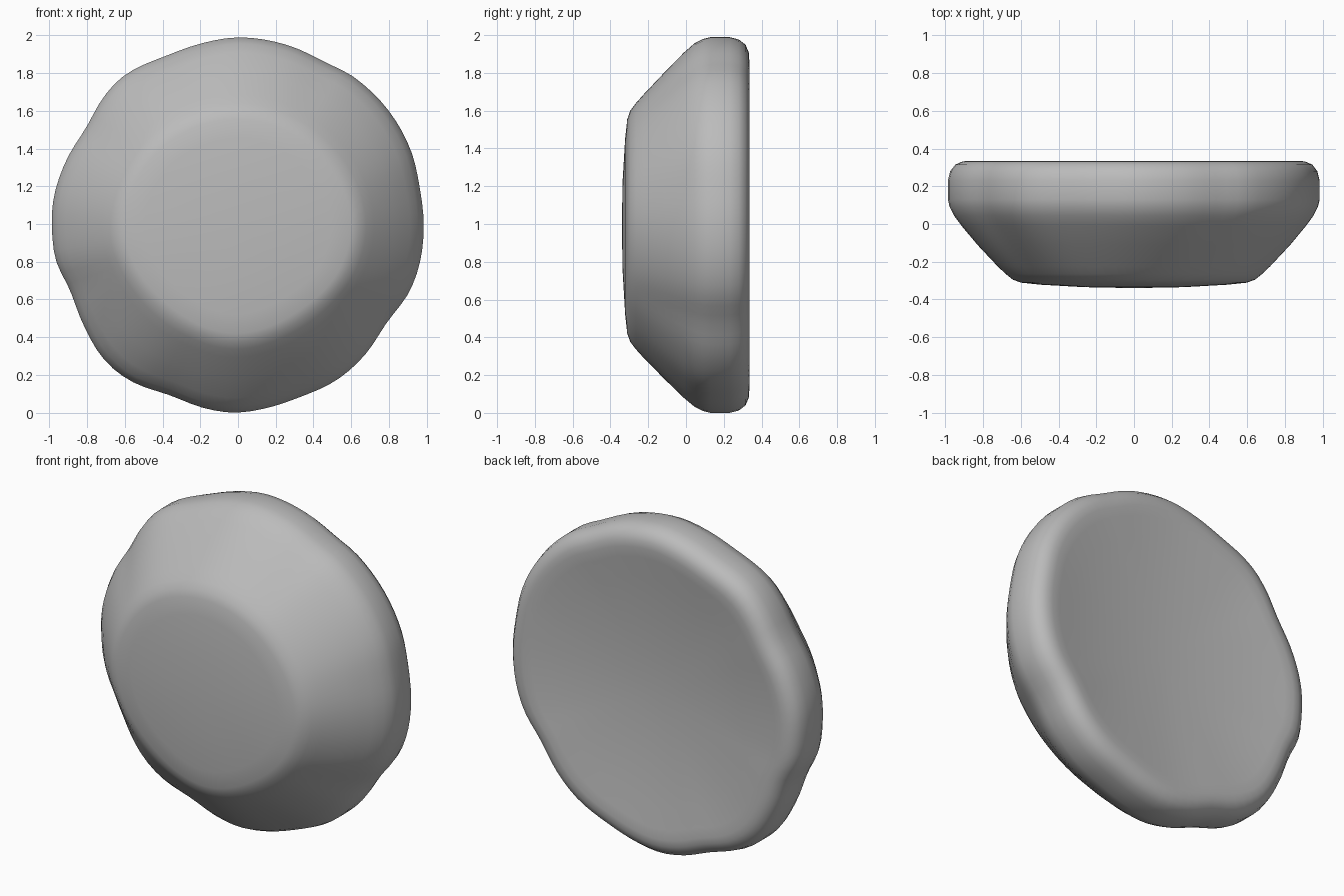
import bpy, bmesh, math

if "Cube" in bpy.data.objects:
    bpy.data.objects.remove(bpy.data.objects["Cube"])

# Outline of the stone: angle in degrees (counter-clockwise from +x) and radius
OUTLINE = [(0, .985), (12, .985), (23, 1.0), (37, 1.006), (53, 1.0), (62, .984),
           (74, .994), (90, 1.0), (102, .987), (113, .98), (127, 1.0), (135, .99),
           (147, .96), (159, .975), (172, .989), (181, .987), (191, .982),
           (201, .954), (213, .974), (225, 1.003), (235, 1.0), (248, .968),
           (260, .983), (269, .99), (280, .976), (290, .965), (303, .97),
           (314, .96), (327, .941), (339, .973), (349, .984)]
# Uneven edge of the flat front facet
FACET = [(5, 1.05), (40, 1.0), (75, .99), (110, 1.0), (150, 1.03), (185, 1.05),
         (228, .98), (267, 1.0), (305, .97), (340, 1.03)]
# Cross-section: depth y, radius, share of the rim outline
PROFILE = [(-.335, .25, 0), (-.322, .47, 0), (-.311, .57, 0), (-.295, .615, .1),
           (-.265, .655, .2), (-.225, .70, .3), (-.11, .82, .6), (-.01, .92, .9),
           (.045, .967, 1), (.09, .99, 1), (.13, 1.0, 1), (.23, 1.0, 1),
           (.28, .987, 1), (.315, .96, 1), (.332, .92, 1), (.335, .88, 1),
           (.328, .82, .9), (.312, .70, .6), (.285, .45, .2), (.27, .2, 0)]
SEGMENTS = 96


def radius_at(table, a):
    """Smooth periodic interpolation of radius over angle."""
    n = len(table)
    i = max((k for k in range(n) if table[k][0] <= a), default=-1)
    a0, a1 = table[i][0], table[(i + 1) % n][0]
    t = ((a - a0) % 360) / ((a1 - a0) % 360)
    p = [table[(i + k) % n][1] for k in (-1, 0, 1, 2)]
    return p[1] + .5 * t * (p[2] - p[0] + t * (2*p[0] - 5*p[1] + 4*p[2] - p[3]
                            + t * (3*(p[1] - p[2]) + p[3] - p[0])))


bm = bmesh.new()

# Rings from the front facet round the rim to the hollow back
rings = []
for y, r, w in PROFILE:
    ring = []
    for s in range(SEGMENTS):
        a = 360 * s / SEGMENTS
        k = r * (w * radius_at(OUTLINE, a) + (1 - w) * radius_at(FACET, a))
        t = math.radians(a)
        ring.append(bm.verts.new((k * math.cos(t), y, 1 + k * math.sin(t))))
    rings.append(ring)
for p, q in zip(rings, rings[1:]):
    for s in range(SEGMENTS):
        n = (s + 1) % SEGMENTS
        bm.faces.new((p[s], p[n], q[n], q[s]))

# Close the front and the back
for ring, y in ((rings[0], -.34), (rings[-1], .265)):
    c = bm.verts.new((0, y, 1))
    for s in range(SEGMENTS):
        bm.faces.new((c, ring[s], ring[(s + 1) % SEGMENTS]))
bmesh.ops.recalc_face_normals(bm, faces=bm.faces)

# Rest on the ground
low = min(v.co.z for v in bm.verts)
for v in bm.verts:
    v.co.z -= low

mesh = bpy.data.meshes.new("stone")
bm.to_mesh(mesh)
bm.free()
for f in mesh.polygons:
    f.use_smooth = True
grey = bpy.data.materials.new("stone grey")
grey.diffuse_color = (.5, .5, .5, 1)
grey.use_nodes = True
grey.node_tree.nodes["Principled BSDF"].inputs["Base Color"].default_value = grey.diffuse_color
mesh.materials.append(grey)
stone = bpy.data.objects.new("stone", mesh)
bpy.context.collection.objects.link(stone)
